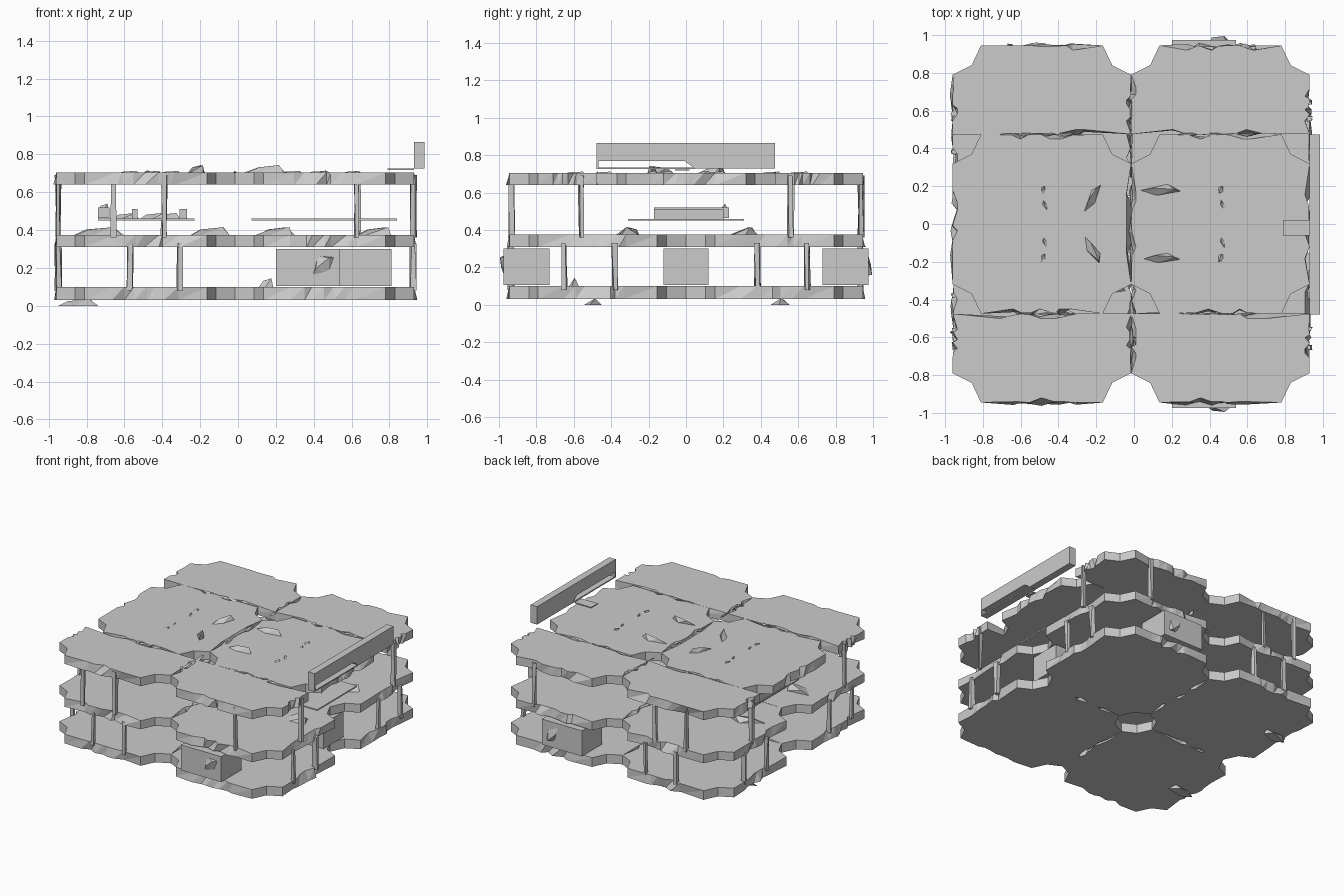
import bpy, bmesh, math, random
from mathutils import Vector

random.seed(4)
cube = bpy.data.objects.get("Cube")
if cube:
    bpy.data.objects.remove(cube)

stone = bpy.data.materials.new("plain_grey")
stone.use_nodes = True
GREY = (0.6, 0.6, 0.6, 1)
stone.diffuse_color = GREY
stone.node_tree.nodes["Principled BSDF"].inputs["Base Color"].default_value = GREY


def finish(name, bm):
    bmesh.ops.recalc_face_normals(bm, faces=bm.faces)
    mesh = bpy.data.meshes.new(name)
    bm.to_mesh(mesh)
    bm.free()
    mesh.materials.append(stone)
    ob = bpy.data.objects.new(name, mesh)
    bpy.context.scene.collection.objects.link(ob)
    return ob


def box(name, x, y, z):
    bm = bmesh.new()
    bmesh.ops.create_cube(bm, size=1)
    for v in bm.verts:
        for i, (lo, hi) in enumerate((x, y, z)):
            v.co[i] = lo if v.co[i] < 0 else hi
    return finish(name, bm)


def prism(name, profile, x0, x1):
    """Extrude a (y, z) profile along x."""
    bm = bmesh.new()
    face = bm.faces.new([bm.verts.new((x0, y, z)) for y, z in profile])
    out = bmesh.ops.extrude_face_region(bm, geom=[face])
    moved = [g for g in out["geom"] if isinstance(g, bmesh.types.BMVert)]
    bmesh.ops.translate(bm, verts=moved, vec=(x1 - x0, 0, 0))
    return finish(name, bm)


def shard(name, x, y, z, length, width, height, angle=0):
    """Small broken splinter: hull of a jittered wedge."""
    bm = bmesh.new()
    c, s = math.cos(angle), math.sin(angle)
    pts = [(-.5, 0, 0), (-.1, -.5, 0), (.5, -.1, 0), (.2, .5, 0),
           (-.2, .2, .7), (.35, .1, 1)]
    for u, v, w in pts:
        u = (u + random.uniform(-.06, .06)) * length
        v = (v + random.uniform(-.1, .1)) * width
        bm.verts.new((x + u * c - v * s, y + u * s + v * c, z + w * height))
    bmesh.ops.convex_hull(bm, input=bm.verts)
    return finish(name, bm)


def tile(name, x0, x1, y0, y1, z0, z1, cut=(-1, 1)):
    """Floor tile with stepped corners on the cut sides and chipped long edges."""
    ring = []
    step = [(0, .155), (.1, .105), (.15, 0)]
    for sx, sy in ((-1, -1), (1, -1), (1, 1), (-1, 1)):
        cx, cy = (x1 if sx > 0 else x0), (y1 if sy > 0 else y0)
        pts = [(cx - sx * a, cy - sy * b) for a, b in step]
        if sy not in cut:
            pts = [(cx, cy)]
        elif sx != sy:
            pts.reverse()
        ring += [Vector((*p, 0)) for p in pts]
    bm = bmesh.new()
    top, low = [], []
    for i, p in enumerate(ring):
        q = ring[(i + 1) % len(ring)]
        edge = q - p
        normal = Vector((edge.y, -edge.x, 0)).normalized()
        samples = [(0, 0, 0)]
        if edge.length > .3:
            for k in range(7):
                t = .24 + .085 * k + random.uniform(-.03, .03)
                samples.append((t, -random.choice((0, .004, .025)),
                                random.uniform(-.025, .018)))
        for t, a, b in samples:
            base = p + edge * t
            top.append(bm.verts.new(base + normal * a + Vector((0, 0, z1))))
            low.append(bm.verts.new(base + normal * b + Vector((0, 0, z0))))
    bm.faces.new(top)
    bm.faces.new(low[::-1])
    n = len(top)
    for i in range(n):
        j = (i + 1) % n
        bm.faces.new((low[i], low[j], top[j]))
        bm.faces.new((low[i], top[j], top[i]))
    return finish(name, bm)


def post(name, x, y, z0, z1):
    """Thin cracked upright, slightly twisted."""
    ob = box(name, (x - .013, x + .013), (y - .013, y + .013), (z0, z1))
    for v in ob.data.vertices:
        v.co.x += random.uniform(-.008, .008)
        v.co.y += random.uniform(-.008, .008)


# Floors: two of four whole tiles, the top one with half, whole, half rows
MID = -.015
COLUMNS = {"right": (-.96, MID), "left": (MID, .93)}
E = .945
for side, (x0, x1) in COLUMNS.items():
    for floor, z0, z1 in (("lower", .03, .1), ("middle", .31, .375)):
        tile(f"{floor}_floor_front_{side}", x0, x1, -E, 0, z0, z1)
        tile(f"{floor}_floor_back_{side}", x0, x1, 0, E, z0, z1)
    tile(f"top_floor_front_{side}", x0, x1, -E, -.475, .64, .705, (-1,))
    tile(f"top_floor_centre_{side}", x0, x1, -.475, .475, .64, .705)
    tile(f"top_floor_back_{side}", x0, x1, .475, E, .64, .705, (1,))

# Uprights around the edges
for s, face in ((-1, "front"), (1, "back")):
    for x in (-.57, -.31):
        post(f"lower_post_{face}", x, s * .935, .08, .33)
    for x in (-.66, -.39, .63):
        post(f"upper_post_{face}", x, s * .935, .36, .69)
for x, face in ((-.95, "right"), (.925, "left")):
    for s in (-1, 1):
        for y in (.38, .65):
            post(f"lower_post_{face}", x, s * y, .08, .33)
        post(f"upper_post_{face}", x, s * .56, .36, .69)

# Crates on the lower floor
box("crate_front", (.2, .54), (-.975, -.73), (.105, .3))
box("crate_back", (.2, .54), (.73, .975), (.105, .3))
box("crate_side", (.54, .81), (-.12, .12), (.105, .3))
for s in (-1, 1):
    ob = shard("crate_splinter", 0, 0, 0, .15, .1, .025, .9)
    ob.rotation_euler.x = -s * math.pi / 2
    ob.location = (.45, s * .97, .21)
shard("floor_splinter", .15, -.6, .1, .08, .05, .045)

# Railing with a broken slot along its lower edge
prism("railing", [(-.478, .77), (-.01, .77), (.05, .728), (.475, .728),
                  (.475, .865), (-.478, .865)], .93, .985)
box("railing_slot_sill", (.93, .985), (-.478, .05), (.726, .735))
box("railing_slot_end", (.93, .985), (-.478, -.468), (.73, .775))
prism("railing_fragment", [(-.06, .718), (.02, .718), (.02, .724), (-.06, .724)], .79, .93)

# Table tops and objects between the middle and top floors
box("wide_table_top", (.07, .84), (-.24, .24), (.45, .46))
box("small_table_top", (-.74, -.23), (-.31, .31), (.45, .46))
box("table_block_outer", (-.74, -.68), (-.17, .23), (.465, .52))
box("table_block_centre", (-.56, -.53), (-.1, .1), (.46, .51))
box("table_block_inner", (-.31, -.27), (-.17, .2), (.46, .51))
shard("table_splinter", -.71, .2, .5, .06, .05, .04)
for x in (-.6, -.45, -.38):
    shard("table_splinter", x, random.uniform(-.1, .1), .46, .14, .06, .03)

# Loose rubble on the floors, mirrored front to back
for s in (-1, 1):
    for x, length in ((-.74, .24), (-.15, .2), (.2, .2), (.72, .18)):
        shard("middle_rubble", x, s * .31, .375, length, .13, .04, s * .3)
    shard("top_rubble_long", -.22, s * .14, .703, .17, .05, .04, s * 1.05)
    shard("top_rubble_wide", .14, s * .18, .703, .2, .06, .04)
    for x in (-.48, .46):
        shard("top_rubble_small", x, s * .18, .703, .05, .03, .012, 1.2)
        shard("top_rubble_small", x + .01, s * .1, .703, .06, .025, .012, 1.9)
    # Splinters along the seams of the top floor
    for x in (-.58, -.46, -.36, .28, .42, .6):
        shard("seam_splinter", x, s * .475, .7, .11, .02, .012)
    for y in (.15, .45, .6):
        shard("seam_splinter", MID, s * y, .7, .12, .022, .012, 1.57)
    # Chips below the lower floor
    shard("underside_chip", -.85, s * .5, 0, .2, .1, .035)
